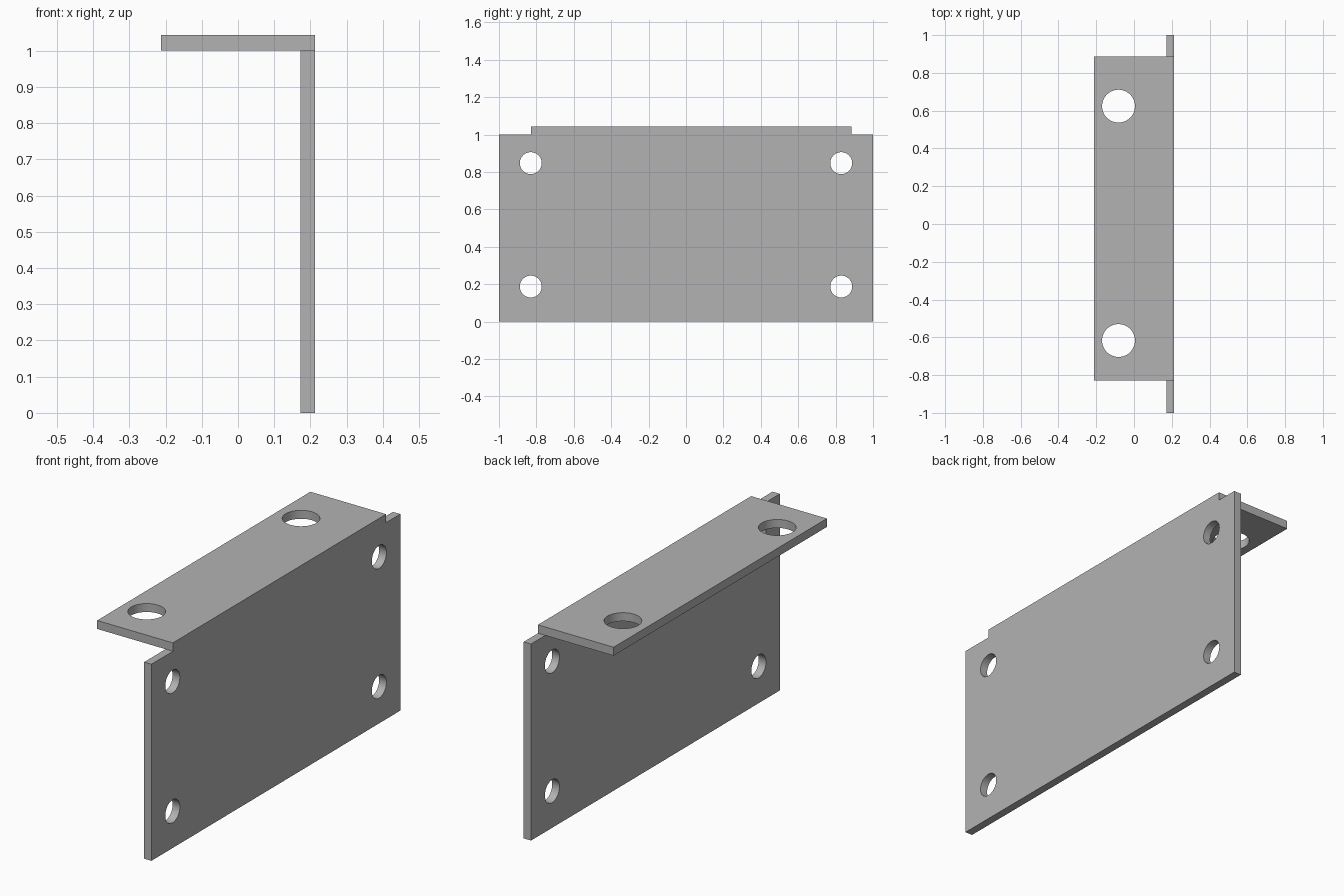
import bpy
from mathutils import Vector

cube = bpy.data.objects.get("Cube")
if cube:
    bpy.data.objects.remove(cube, do_unlink=True)

GREY = (0.45, 0.45, 0.45, 1.0)
steel = bpy.data.materials.new("plain grey metal")
steel.use_nodes = True
steel.diffuse_color = GREY
steel.node_tree.nodes["Principled BSDF"].inputs["Base Color"].default_value = GREY


def box(name, low, high):
    """Box between two corners, with its size applied to the mesh."""
    low, high = Vector(low), Vector(high)
    bpy.ops.mesh.primitive_cube_add(size=1, location=(low + high) / 2)
    ob = bpy.context.object
    ob.name = name
    ob.scale = high - low
    bpy.ops.object.transform_apply(location=False, rotation=False, scale=True)
    ob.data.materials.append(steel)
    return ob


def drill(ob, centre, radius, rotation=(0, 0, 0)):
    """Cut a round through-hole and discard the cutter."""
    bpy.ops.mesh.primitive_cylinder_add(vertices=48, radius=radius, depth=0.2,
                                        location=centre, rotation=rotation)
    cutter = bpy.context.object
    cutter.hide_render = True
    cutter.data.materials.append(steel)
    mod = ob.modifiers.new("hole", "BOOLEAN")
    mod.operation = "DIFFERENCE"
    mod.solver = "EXACT"
    mod.object = cutter
    bpy.context.view_layer.objects.active = ob
    bpy.ops.object.modifier_apply(modifier=mod.name)
    bpy.data.objects.remove(cutter, do_unlink=True)


def finish(ob):
    """Smooth hole walls, keep plate edges sharp."""
    bpy.ops.object.select_all(action="DESELECT")
    ob.select_set(True)
    bpy.context.view_layer.objects.active = ob
    bpy.ops.object.shade_smooth_by_angle(angle=0.5)


OUTER, INNER, SEAM, TOP = 0.213, 0.172, 1.0, 1.043

# Upright plate with four corner bolt holes
plate = box("upright_plate", (INNER, -1, 0), (OUTER, 1, SEAM))
for y in (-0.83, 0.83):
    for z in (0.187, 0.847):
        drill(plate, ((INNER + OUTER) / 2, y, z), 0.0585, (0, 1.570796, 0))
finish(plate)

# Shorter, slightly offset top flange with two larger holes
flange = box("top_flange", (-OUTER, -0.828, SEAM), (OUTER, 0.886, TOP))
for y in (-0.617, 0.624):
    drill(flange, (-0.082, y, (SEAM + TOP) / 2), 0.087)
finish(flange)
